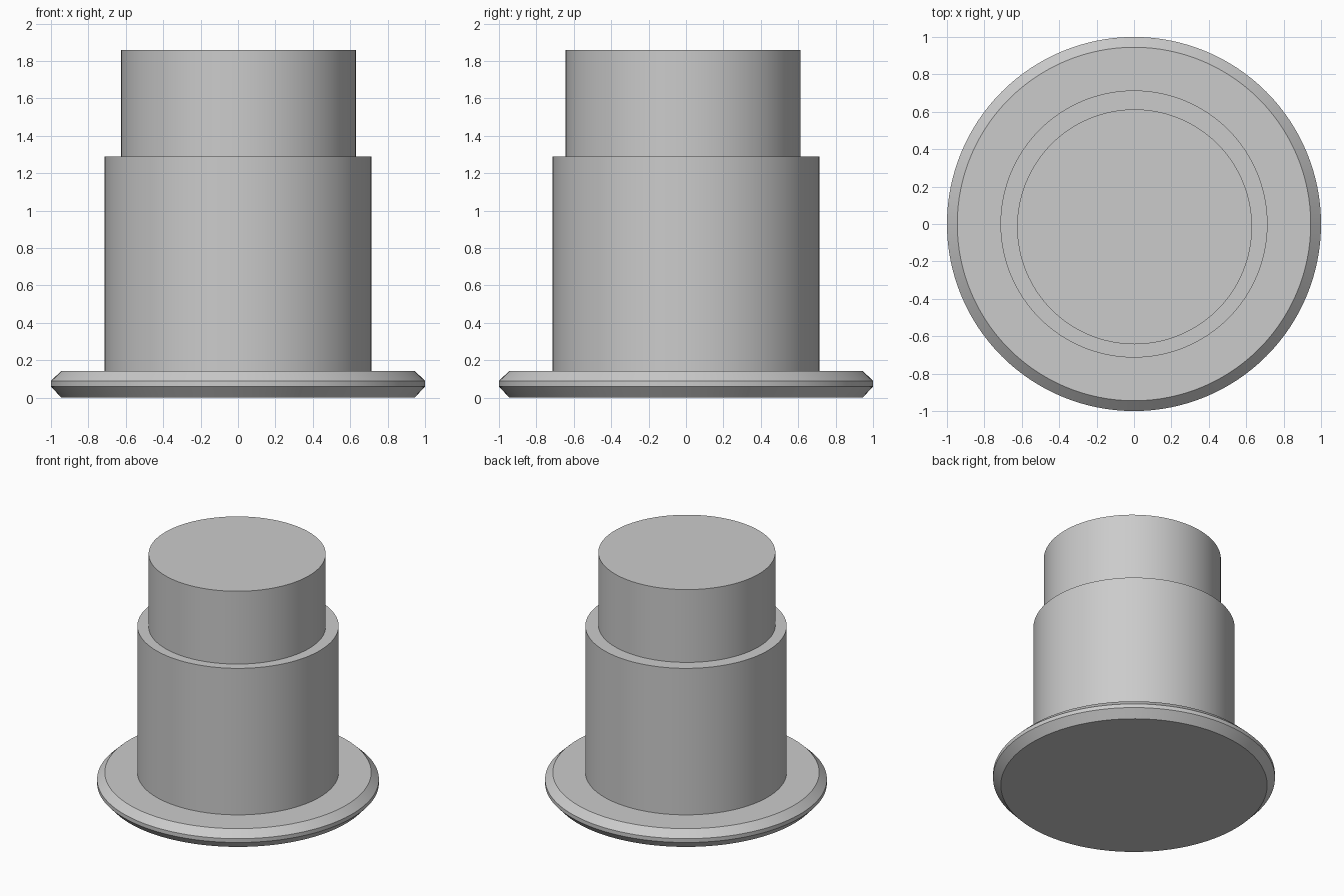
import bpy
import bmesh
import math

SEGMENTS = 128

# Remove the default cube
cube = bpy.data.objects.get("Cube")
if cube:
    bpy.data.objects.remove(cube, do_unlink=True)

# Single light grey material
grey = bpy.data.materials.new("light grey")
grey.use_nodes = True
colour = (0.6, 0.6, 0.6, 1.0)
grey.diffuse_color = colour
grey.node_tree.nodes["Principled BSDF"].inputs["Base Color"].default_value = colour


def turned_part(name, profile, centre=(0, 0)):
    """Closed solid of revolution from (radius, z) points, capped at both ends."""
    bm = bmesh.new()
    rings = []
    for radius, z in profile:
        angles = [2 * math.pi * i / SEGMENTS for i in range(SEGMENTS)]
        rings.append([bm.verts.new((radius * math.cos(a), radius * math.sin(a), z))
                      for a in angles])
    for low, high in zip(rings, rings[1:]):
        for i in range(SEGMENTS):
            j = (i + 1) % SEGMENTS
            bm.faces.new((low[i], low[j], high[j], high[i]))
    bm.faces.new(rings[0][::-1])
    bm.faces.new(rings[-1])
    mesh = bpy.data.meshes.new(name)
    bm.to_mesh(mesh)
    bm.free()
    mesh.materials.append(grey)
    obj = bpy.data.objects.new(name, mesh)
    obj.location = (centre[0], centre[1], 0)
    bpy.context.collection.objects.link(obj)

    # Smooth walls, sharp rims
    bpy.ops.object.select_all(action='DESELECT')
    obj.select_set(True)
    bpy.context.view_layer.objects.active = obj
    bpy.ops.object.shade_smooth_by_angle(angle=math.radians(30))
    return obj


# Wide base flange, chamfered above and below
turned_part("base_flange", [(0.945, 0), (1, 0.06), (1, 0.09), (0.945, 0.143)])

# Main body
turned_part("main_body", [(0.714, 0.13), (0.714, 1.29)])

# Narrower upper plug, set slightly off centre
turned_part("upper_plug", [(0.628, 1.27), (0.628, 1.86)], centre=(0.003, -0.015))
